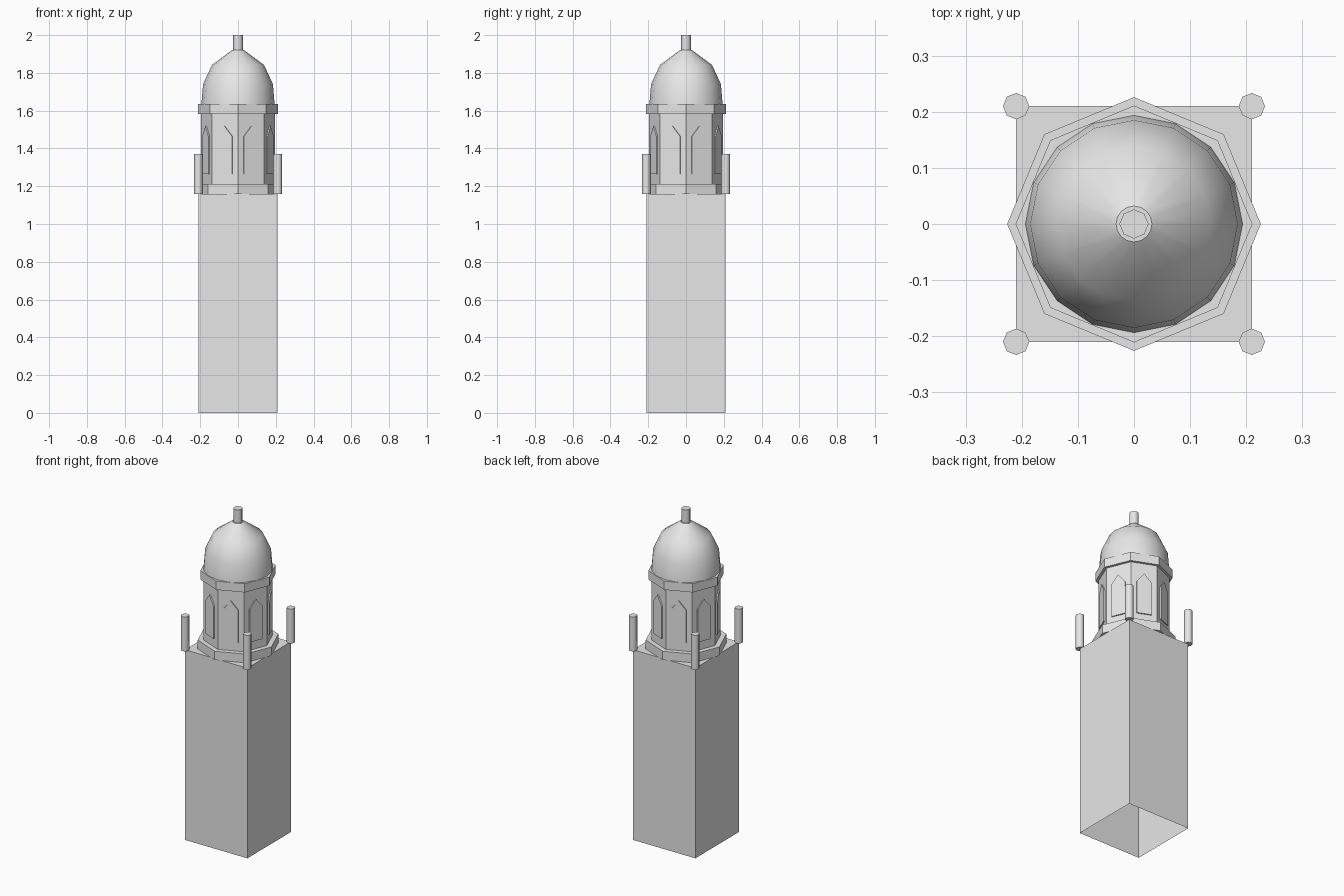
import bpy, bmesh, math
from mathutils import Matrix

cube = bpy.data.objects.get("Cube")
if cube:
    bpy.data.objects.remove(cube, do_unlink=True)

stone = bpy.data.materials.new("pale stone")
stone.use_nodes = True
colour = (0.8, 0.8, 0.8, 1)
stone.diffuse_color = colour
stone.node_tree.nodes["Principled BSDF"].inputs["Base Color"].default_value = colour


def finish(bm, name, smooth_angle=None):
    bmesh.ops.recalc_face_normals(bm, faces=bm.faces)
    mesh = bpy.data.meshes.new(name)
    bm.to_mesh(mesh)
    bm.free()
    mesh.materials.append(stone)
    ob = bpy.data.objects.new(name, mesh)
    bpy.context.collection.objects.link(ob)
    if smooth_angle:
        bpy.ops.object.select_all(action='DESELECT')
        ob.select_set(True)
        bpy.context.view_layer.objects.active = ob
        bpy.ops.object.shade_smooth_by_angle(angle=math.radians(smooth_angle))
    return ob


def lathe(name, profile, sides, centre=(0, 0), smooth_angle=None):
    """Closed stack of regular polygons given as (radius, height)."""
    bm = bmesh.new()
    rings = []
    for r, z in profile:
        angles = [math.tau * i / sides for i in range(sides)]
        rings.append([bm.verts.new((centre[0] + r * math.cos(a),
                                    centre[1] + r * math.sin(a), z)) for a in angles])
    for low, high in zip(rings, rings[1:]):
        for i in range(sides):
            j = (i + 1) % sides
            bm.faces.new((low[i], low[j], high[j], high[i]))
    bm.faces.new(rings[0][::-1])
    bm.faces.new(rings[-1])
    return finish(bm, name, smooth_angle)


# Square shaft, open underneath
HALF, DECK = 0.21, 1.16
bm = bmesh.new()
bmesh.ops.create_cube(bm, size=1)
bmesh.ops.scale(bm, vec=(2 * HALF, 2 * HALF, DECK), verts=bm.verts)
bmesh.ops.translate(bm, vec=(0, 0, DECK / 2), verts=bm.verts)
bottom = [f for f in bm.faces if f.calc_center_median().z < 0.01]
shaft = finish(bm, "tower_shaft")
bm = bmesh.new()
bm.from_mesh(shaft.data)
bottom = [f for f in bm.faces if f.calc_center_median().z < 0.01]
bmesh.ops.delete(bm, geom=bottom, context='FACES_ONLY')
bm.to_mesh(shaft.data)
bm.free()

# Octagonal lantern
DRUM = 0.195
lathe("lantern_base", [(0.226, DECK), (0.226, 1.213)], 8)
lathe("lantern_drum", [(DRUM, 1.2), (DRUM, 1.6)], 8)
lathe("lantern_cornice", [(0.211, 1.582), (0.211, 1.635)], 8)

# Pointed window plates, one per drum face
inner = DRUM * math.cos(math.pi / 8) - 0.002
outer = inner + 0.009
outline = [(-0.042, 1.265), (0.042, 1.265), (0.042, 1.465), (0, 1.518), (-0.042, 1.465)]
for n in range(8):
    bm = bmesh.new()
    back = [bm.verts.new((inner, y, z)) for y, z in outline]
    front = [bm.verts.new((outer, y, z)) for y, z in outline]
    bm.faces.new(back)
    bm.faces.new(front)
    for i in range(len(outline)):
        j = (i + 1) % len(outline)
        bm.faces.new((back[i], back[j], front[j], front[i]))
    turn = Matrix.Rotation(math.tau * (n + 0.5) / 8, 4, 'Z')
    bmesh.ops.transform(bm, matrix=turn, verts=bm.verts)
    finish(bm, f"window_{n + 1}")

# Dome and finial
lathe("dome", [(0.194, 1.63), (0.185, 1.74), (0.138, 1.842), (0.032, 1.92)], 16,
      smooth_angle=32)
lathe("finial", [(0.026, 1.91), (0.026, 2.0)], 8, smooth_angle=60)

# Corner posts
for sx, side in ((1, "left"), (-1, "right")):
    for sy, end in ((-1, "front"), (1, "back")):
        lathe(f"{end}_{side}_post", [(0.0235, DECK), (0.0235, 1.37)], 8,
              (sx * HALF, sy * HALF), 60)
